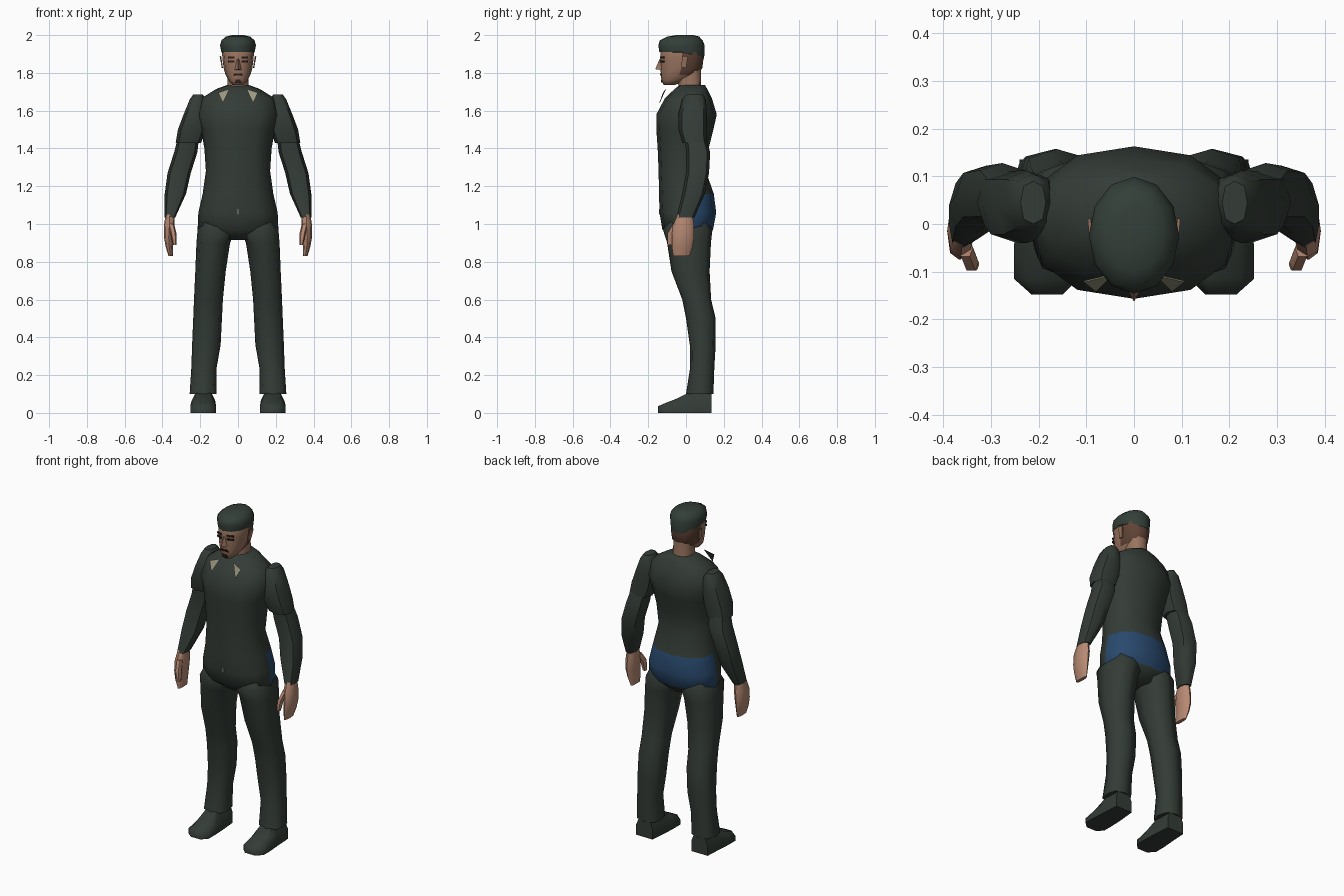
import bpy, bmesh, math
from mathutils import Vector


def material(name, rgb):
    m = bpy.data.materials.new(name)
    m.diffuse_color = (*rgb, 1)
    return m


SUIT = material("dark green cloth", (0.034, 0.045, 0.037))
BLUE = material("blue cloth", (0.022, 0.067, 0.155))
HAND = material("hand skin", (0.47, 0.25, 0.17))
FACE = material("face skin", (0.32, 0.175, 0.115))
HAIR = material("brown hair", (0.115, 0.055, 0.035))
CAP = material("dark cap", (0.034, 0.05, 0.04))
BEIGE = material("pale collar", (0.33, 0.32, 0.22))
DARK = material("dark facial hair", (0.022, 0.014, 0.011))


def finish(name, bm, mats, rule=None, angle=50):
    bmesh.ops.recalc_face_normals(bm, faces=bm.faces)
    me = bpy.data.meshes.new(name)
    for m in mats:
        me.materials.append(m)
    if rule:
        for f in bm.faces:
            f.material_index = rule(f.calc_center_median(), f.normal)
    bm.to_mesh(me)
    bm.free()
    ob = bpy.data.objects.new(name, me)
    bpy.context.collection.objects.link(ob)
    bpy.ops.object.select_all(action='DESELECT')
    ob.select_set(True)
    bpy.context.view_layer.objects.active = ob
    bpy.ops.object.shade_smooth_by_angle(angle=math.radians(angle))
    return ob


def skin(name, rings, mats, rule=None, angle=50):
    """Bridge equal rings of points and cap both ends."""
    bm = bmesh.new()
    vs = [[bm.verts.new(p) for p in r] for r in rings]
    n = len(vs[0])
    for a, b in zip(vs, vs[1:]):
        for i in range(n):
            j = (i + 1) % n
            bm.faces.new((a[i], a[j], b[j], b[i]))
    bm.faces.new(vs[0])
    bm.faces.new(vs[-1])
    return finish(name, bm, mats, rule, angle)


def oval(z, x0, x1, y0, y1, n=8, power=2.3, turn=0.0):
    """Horizontal rounded section filling the given bounds."""
    pts = []
    for i in range(n):
        a = 2 * math.pi * i / n + turn
        c, s = math.cos(a), math.sin(a)
        u = math.copysign(abs(c) ** (2 / power), c)
        v = math.copysign(abs(s) ** (2 / power), s)
        pts.append(((x0 + x1) / 2 + u * (x1 - x0) / 2, (y0 + y1) / 2 + v * (y1 - y0) / 2, z))
    return pts


def body(name, rows, mats, rule=None, n=12, power=2.3, angle=50):
    return skin(name, [oval(z, -r, r, f, b, n, power) for z, r, f, b in rows], mats, rule, angle)


def limb(name, rows, side, mat, n=8, power=2.5, angle=50):
    rings = [[(x * side, y, z) for x, y, z in oval(*row, n, power)] for row in rows]
    return skin(name, rings, [mat], None, angle)


def plate(name, pts, push, mats, rule=None):
    """Thin solid from a flat outline."""
    d = Vector(push)
    return skin(name, [pts, [tuple(Vector(p) + d) for p in pts]], mats, rule, 20)


# Torso with the blue seat across the back of the hips
body("torso", [
    (0.915, 0.10, -0.06, 0.09), (0.97, 0.214, -0.125, 0.143), (1.06, 0.21, -0.14, 0.16),
    (1.16, 0.187, -0.143, 0.147), (1.28, 0.17, -0.145, 0.105), (1.40, 0.178, -0.15, 0.12),
    (1.50, 0.195, -0.157, 0.145), (1.58, 0.217, -0.157, 0.163), (1.665, 0.195, -0.112, 0.137),
    (1.715, 0.115, -0.06, 0.113), (1.735, 0.06, -0.035, 0.10)], [SUIT, BLUE],
    lambda c, n: int(c.y > 0.03 and 0.97 < c.z < 1.16), angle=70)

# Neck and head, with brown hair around the back
body("neck", [(1.69, 0.06, -0.035, 0.085), (1.73, 0.057, -0.04, 0.08), (1.82, 0.055, -0.05, 0.08)], [FACE])
body("head", [
    (1.735, 0.028, -0.118, -0.06), (1.76, 0.05, -0.13, -0.005), (1.79, 0.066, -0.133, 0.06),
    (1.825, 0.076, -0.135, 0.086), (1.87, 0.082, -0.136, 0.092), (1.91, 0.085, -0.135, 0.092),
    (1.96, 0.07, -0.11, 0.07)], [FACE, HAIR],
    lambda c, n: int(c.y > -0.02 and c.z > 1.80), angle=70)

# Cap, lower at the back and narrowing toward the front
cap_rings = []
for z, r, f, b in [(1.91, 0.088, -0.141, 0.096), (1.945, 0.095, -0.146, 0.099),
                   (1.972, 0.088, -0.14, 0.088), (1.992, 0.065, -0.10, 0.07), (2.0, 0.03, -0.05, 0.04)]:
    ring = []
    for x, y, zz in oval(z, -r, r, f, b, 12, 2.0):
        drop = 0.035 * max(0, y) / 0.1 if z == 1.91 else 0
        ring.append((x, y, zz - drop))
    cap_rings.append(ring)
skin("cap", cap_rings, [CAP], angle=70)

# Nose wedge
skin("nose", [[(-0.008, -0.13, 1.875), (0.008, -0.13, 1.875), (0, -0.14, 1.872)],
              [(-0.018, -0.13, 1.815), (0.018, -0.13, 1.815), (0, -0.163, 1.82)]], [FACE])

# Moustache, chin beard and front fastening
for name, w, z0, z1, y, mat in [("moustache", 0.028, 1.785, 1.796, -0.137, DARK),
                                ("chin_beard", 0.017, 1.748, 1.764, -0.132, DARK),
                                ("front_fastening", 0.003, 1.05, 1.08, -0.143, BEIGE)]:
    plate(name, [(-w, y, z0), (w, y, z0), (w * 0.7, y, z1), (-w * 0.7, y, z1)], (0, 0.008, 0), [mat])

for side, label in ((1, "right"), (-1, "left")):
    # Eye, brow and ear
    for name, z0, z1 in (("eye", 1.855, 1.866), ("brow", 1.876, 1.886)):
        plate(f"{label}_{name}", [(side * 0.018, -0.138, z0), (side * 0.054, -0.123, z0),
                                  (side * 0.054, -0.123, z1), (side * 0.018, -0.138, z1)],
              (0, 0.008, 0), [DARK])
    plate(f"{label}_ear", [(side * 0.08, -0.025, 1.83), (side * 0.08, 0.0, 1.825),
                           (side * 0.091, 0.012, 1.89), (side * 0.089, -0.02, 1.89)],
          (side * 0.006, 0, 0), [FACE])

    # Collar point standing clear of the chest, pale in front
    plate(f"{label}_collar", [(side * 0.045, -0.108, 1.715), (side * 0.105, -0.122, 1.695),
                              (side * 0.08, -0.142, 1.64)], (0, 0.003, 0.001), [BEIGE, SUIT],
          lambda c, n: int(n.y > -0.3))

    # Sleeve cap and forearm sleeve
    limb(f"{label}_upper_sleeve", [
        (1.685, 0.185, 0.238, 0.0, 0.09), (1.66, 0.17, 0.255, -0.02, 0.105),
        (1.58, 0.16, 0.288, -0.04, 0.112), (1.50, 0.17, 0.318, -0.04, 0.112),
        (1.43, 0.195, 0.33, -0.02, 0.11)], side, SUIT)
    limb(f"{label}_lower_sleeve", [
        (1.47, 0.205, 0.315, -0.005, 0.10), (1.38, 0.215, 0.338, 0.0, 0.128),
        (1.27, 0.25, 0.373, 0.0, 0.122), (1.16, 0.275, 0.388, -0.02, 0.10),
        (1.035, 0.332, 0.388, -0.05, 0.045)], side, SUIT)

    # Hand and thumb
    limb(f"{label}_hand", [
        (1.05, 0.338, 0.384, -0.045, 0.035), (0.99, 0.335, 0.392, -0.07, 0.043),
        (0.93, 0.342, 0.392, -0.075, 0.043), (0.88, 0.345, 0.383, -0.075, 0.035),
        (0.83, 0.345, 0.368, -0.068, 0.02)], side, HAND)
    limb(f"{label}_thumb", [
        (1.0, 0.338, 0.37, -0.07, -0.03), (0.95, 0.326, 0.358, -0.10, -0.06),
        (0.89, 0.325, 0.345, -0.098, -0.072)], side, HAND, n=6)

    # Trouser leg
    limb(f"{label}_leg", [
        (1.01, 0.03, 0.195, -0.10, 0.12), (0.97, 0.012, 0.214, -0.122, 0.14),
        (0.90, 0.042, 0.22, -0.10, 0.132), (0.75, 0.065, 0.226, -0.077, 0.125),
        (0.60, 0.08, 0.233, -0.02, 0.133), (0.50, 0.085, 0.237, 0.0, 0.157),
        (0.36, 0.092, 0.243, 0.02, 0.157), (0.24, 0.113, 0.247, 0.022, 0.15),
        (0.10, 0.113, 0.256, 0.0, 0.145)], side, SUIT, power=2.8, angle=60)

    # Shoe lofted from heel to toe
    shoe = []
    for y, x0, x1, top in [(0.135, 0.13, 0.24, 0.115), (0.03, 0.12, 0.246, 0.115),
                           (-0.05, 0.117, 0.252, 0.075), (-0.115, 0.117, 0.252, 0.05),
                           (-0.148, 0.15, 0.215, 0.035)]:
        w = (x1 - x0) * 0.2
        shoe.append([(side * x, y, z) for x, z in (
            (x0, 0), (x1, 0), (x1, top * 0.55), (x1 - w, top), (x0 + w, top), (x0, top * 0.55))])
    skin(f"{label}_shoe", shoe, [SUIT], angle=55)
